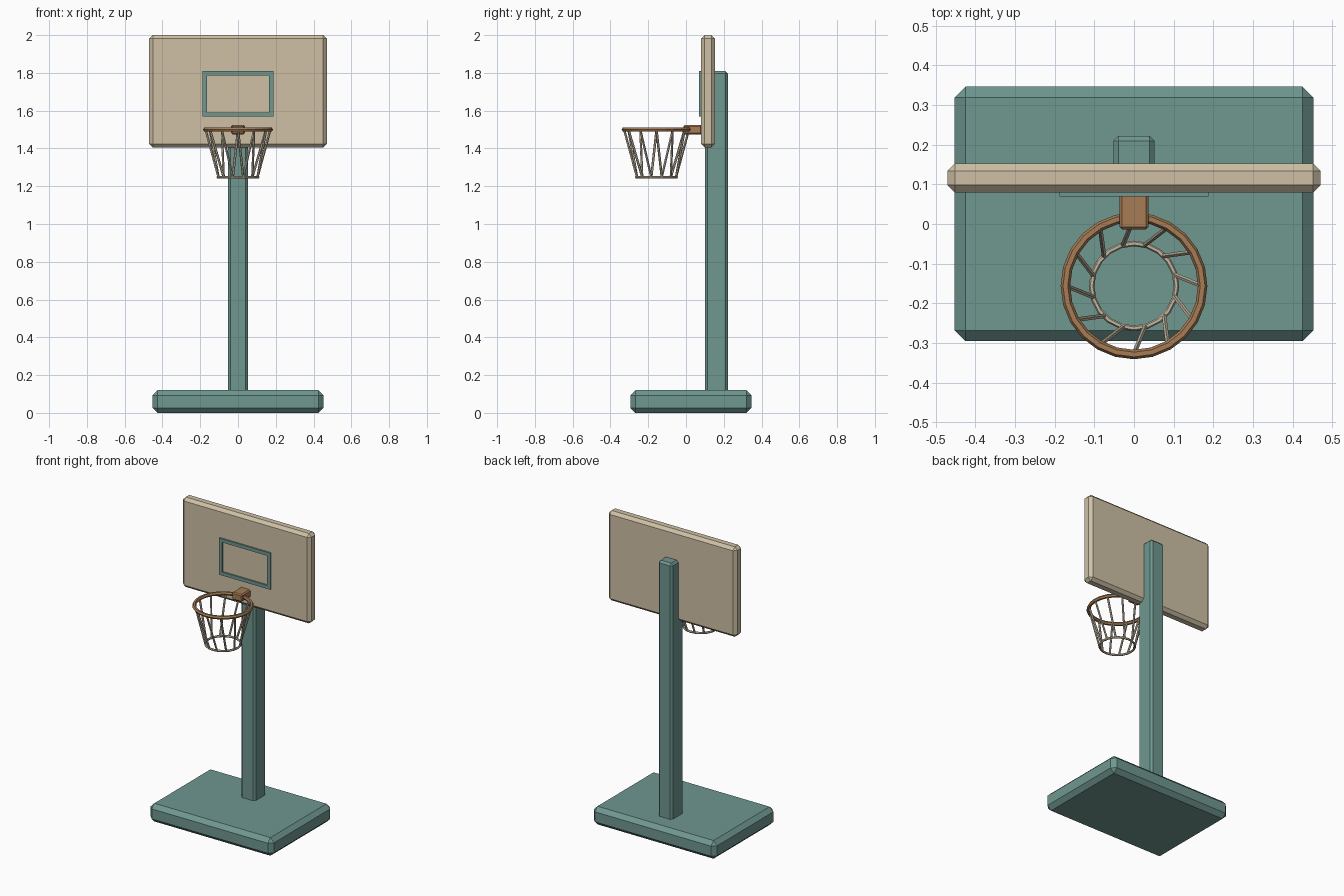
import bpy, math
from mathutils import Vector

if "Cube" in bpy.data.objects:
    bpy.data.objects.remove(bpy.data.objects["Cube"])


def material(name, color):
    m = bpy.data.materials.new(name)
    m.diffuse_color = (*color, 1)
    m.use_nodes = True
    m.node_tree.nodes["Principled BSDF"].inputs["Base Color"].default_value = m.diffuse_color
    return m


GREEN = material("green_paint", (0.16, 0.31, 0.28))
CREAM = material("cream_board", (0.62, 0.53, 0.38))
ORANGE = material("orange_metal", (0.38, 0.20, 0.09))
NET = material("net_cord", (0.55, 0.48, 0.36))


def finish(name, mat):
    ob = bpy.context.object
    ob.name = name
    ob.data.materials.append(mat)
    return ob


def box(name, lo, hi, mat, bevel=0.0):
    lo, hi = Vector(lo), Vector(hi)
    bpy.ops.mesh.primitive_cube_add(size=1, location=(lo + hi) / 2)
    ob = finish(name, mat)
    for v in ob.data.vertices:
        v.co *= hi - lo
    if bevel:
        mod = ob.modifiers.new("chamfer", 'BEVEL')
        mod.width = bevel
        mod.segments = 1
    return ob


def ring(name, z, major, minor, sides, mat):
    bpy.ops.mesh.primitive_torus_add(location=(0, HOOP_Y, z), major_radius=major,
                                     minor_radius=minor, major_segments=sides,
                                     minor_segments=6)
    return finish(name, mat)


def rod(name, a, b, radius, mat):
    d = b - a
    bpy.ops.mesh.primitive_cylinder_add(vertices=6, radius=radius, depth=d.length,
                                        location=(a + b) / 2,
                                        rotation=d.to_track_quat('Z', 'Y').to_euler())
    return finish(name, mat)


# Stand and backboard
box("base", (-0.452, -0.295, 0), (0.452, 0.346, 0.12), GREEN, 0.027)
box("post", (-0.052, 0.10, 0.10), (0.052, 0.222, 1.81), GREEN, 0.013)
box("backboard", (-0.47, 0.079, 1.405), (0.47, 0.153, 2.0), CREAM, 0.019)

# Target rectangle on the board
F0, F1 = 0.069, 0.085
box("target_top", (-0.188, F0, 1.787), (0.188, F1, 1.81), GREEN)
box("target_bottom", (-0.188, F0, 1.568), (0.188, F1, 1.591), GREEN)
for side, s in (("left", -1), ("right", 1)):
    xs = sorted((s * 0.164, s * 0.188))
    box("target_" + side, (xs[0], F0, 1.591), (xs[1], F1, 1.787), GREEN)

# Hoop
HOOP_Y = -0.156
box("hoop_bracket", (-0.037, -0.014, 1.475), (0.037, 0.085, 1.524), ORANGE, 0.007)
ring("rim", 1.5, 0.173, 0.012, 24, ORANGE)

# Net: lower ring and twisted cords
ring("net_ring", 1.248, 0.107, 0.007, 20, NET)


def hoop_point(radius, degrees, z):
    a = math.radians(degrees)
    return Vector((radius * math.cos(a), HOOP_Y + radius * math.sin(a), z))


for i in range(12):
    rod(f"net_cord_{i + 1}", hoop_point(0.171, i * 30, 1.498),
        hoop_point(0.107, i * 30 + 15, 1.248), 0.0065, NET)
